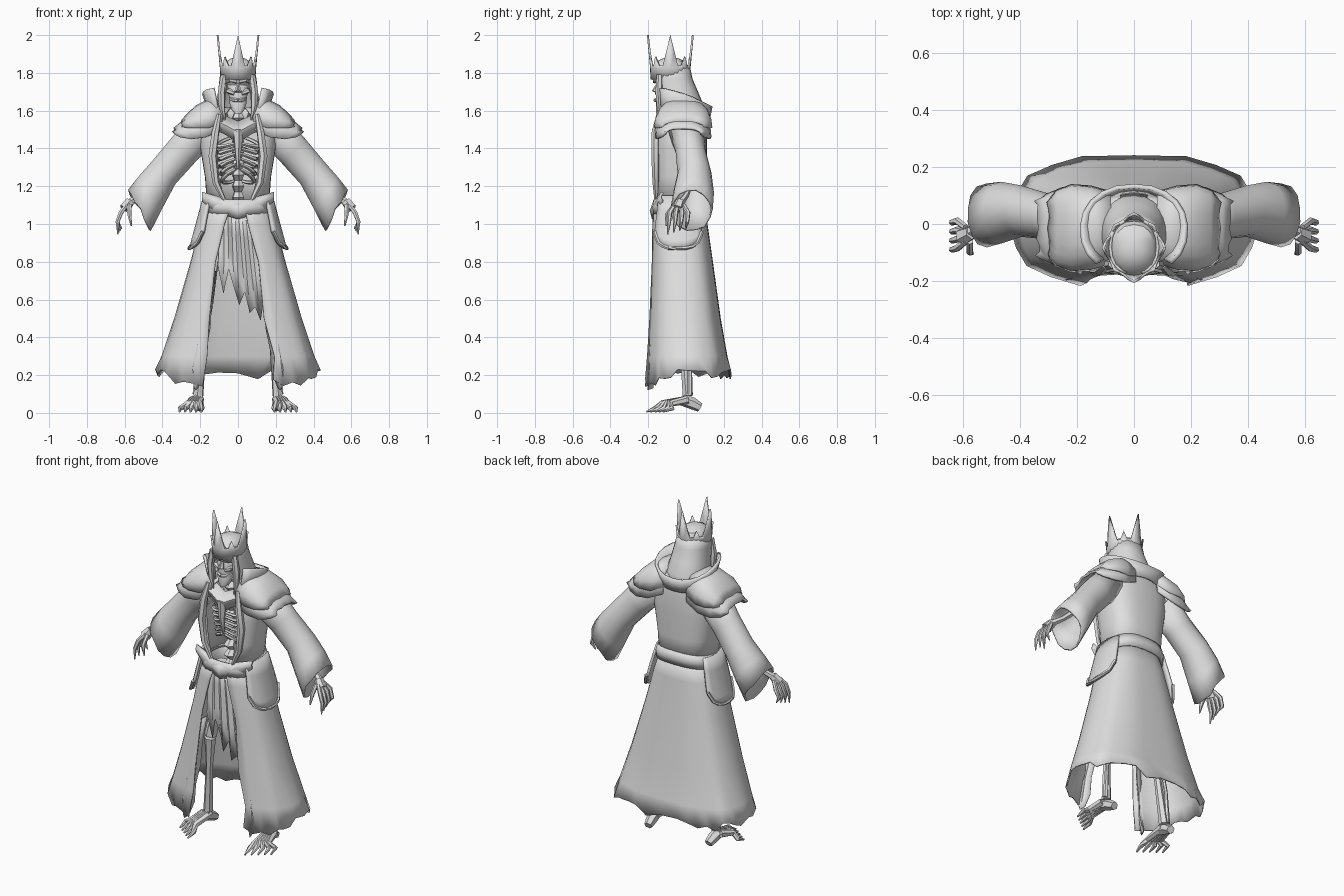
import bpy, bmesh, math, random
from mathutils import Vector

if "Cube" in bpy.data.objects:
    bpy.data.objects.remove(bpy.data.objects["Cube"])

random.seed(4)
grey = bpy.data.materials.new("pale_grey")
grey.diffuse_color = (0.74, 0.74, 0.74, 1)
grey.use_nodes = True
grey.node_tree.nodes["Principled BSDF"].inputs["Base Color"].default_value = grey.diffuse_color


def build(name, verts, faces, thick=0, mirror=False, angle=38):
    me = bpy.data.meshes.new(name)
    me.from_pydata([tuple(v) for v in verts], [], faces)
    bm = bmesh.new()
    bm.from_mesh(me)
    bmesh.ops.recalc_face_normals(bm, faces=bm.faces)
    bm.to_mesh(me)
    bm.free()
    me.shade_smooth()
    me.set_sharp_from_angle(angle=math.radians(angle))
    me.materials.append(grey)
    ob = bpy.data.objects.new(name, me)
    bpy.context.collection.objects.link(ob)
    if thick:
        m = ob.modifiers.new("thickness", 'SOLIDIFY')
        m.thickness, m.offset = thick, -1
    if mirror:
        ob.modifiers.new("mirror", 'MIRROR')
    return ob


def grid(name, rows, closed=False, cap=False, **kw):
    n = len(rows[0])
    faces = []
    for r in range(len(rows) - 1):
        for i in range(n if closed else n - 1):
            j = (i + 1) % n
            faces.append((r * n + i, r * n + j, (r + 1) * n + j, (r + 1) * n + i))
    if cap:
        faces += [tuple(range(n)), tuple((len(rows) - 1) * n + i for i in range(n))]
    return build(name, [v for r in rows for v in r], faces, **kw)


def tubes(name, parts, sides=6, **kw):
    verts, faces = [], []
    for pts, radii in parts:
        pts = [Vector(p) for p in pts]
        base = len(verts)
        for k, p in enumerate(pts):
            d = pts[min(k + 1, len(pts) - 1)] - pts[max(k - 1, 0)]
            u = d.cross(Vector((0.31, 0.9, 0.17))).normalized()
            w = d.cross(u).normalized()
            for s in range(sides):
                a = 2 * math.pi * s / sides
                verts.append(p + radii[k] * (u * math.cos(a) + w * math.sin(a)))
        for k in range(len(pts) - 1):
            for s in range(sides):
                t = (s + 1) % sides
                a = base + k * sides
                faces.append((a + s, a + t, a + sides + t, a + sides + s))
        faces.append(tuple(base + s for s in range(sides)))
        faces.append(tuple(base + (len(pts) - 1) * sides + s for s in range(sides)))
    return build(name, verts, faces, **kw)


def spow(v, p):
    return math.copysign(abs(v) ** p, v)


def around(z, hx, cy, hy, a, p=0.75):
    # point on a rounded outline, angle 0 faces the front
    return Vector((hx * spow(math.sin(a), p), cy - hy * spow(math.cos(a), p), z))


def shell(rows, n, p=0.75):
    # rows: height, half width, y centre, half depth, half width of front opening
    out = []
    for z, hx, cy, hy, ox in rows:
        a0 = math.asin(min(1, ox / hx) ** (1 / p))
        out.append([around(z, hx, cy, hy, a0 + (2 * math.pi - 2 * a0) * i / n, p)
                    for i in range(n + 1)])
    return out


# long open robe with folds and a torn hem
robe = shell([(1.12, .16, -.035, .135, .03), (1.0, .20, -.033, .147, .06), (.8, .25, -.022, .165, .11),
              (.5, .335, -.008, .193, .15), (.3, .40, .004, .217, .175), (.2, .432, .01, .233, .185)], 36)
for r, row in enumerate(robe):
    for i, v in enumerate(row):
        k = 1 + (.016 if i % 4 == 0 else -.008) * r / 5
        v.x *= k
        v.y *= k
        if r == 5:
            v.z += random.uniform(-.025, .035)
            v.z -= .045 if v.y < -.15 else 0
        elif r and i in (0, 36):
            v.x += random.uniform(-.015, .02)
grid("robe_skirt", robe, thick=.008)

# torn strips hanging inside the front opening
rag = []
for z, x0, x1, y in ((.75, .115, .15, -.165), (.58, .14, .18, -.175), (.45, .145, .2, -.185),
                     (.33, .17, .22, -.195), (.22, .175, .24, -.2), (.13, .21, .235, -.205)):
    rag.append([(x0, y + .03, z), ((x0 + x1) / 2, y, z - .01), (x1, y + .004, z + .01)])
grid("front_rag", rag, thick=.006, mirror=True)

# tattered front cloth
tips = [.78, .63, .76, .66, .57, .64, .53, .56, .49, .66, .8]
cloth = []
for f in (0, .3, .65, 1):
    cloth.append([Vector((-.09 + .018 * i + f * (.01 * i - .015), -.155 + (.015 if i % 2 else 0),
                          1.09 + (tips[i] - 1.09) * f)) for i in range(11)])
grid("front_cloth", cloth, thick=.006)

# jacket with open chest
jacket = shell([(1.1, .165, -.03, .135, .07), (1.25, .175, -.03, .14, .105), (1.4, .2, -.03, .14, .115),
                (1.5, .205, -.025, .135, .11), (1.57, .17, -.02, .12, .08), (1.62, .10, 0, .09, .04)], 24)
grid("jacket", jacket, thick=.012)
tubes("lapel", [([(.07, -.157, 1.12), (.118, -.16, 1.22), (.135, -.162, 1.36), (.12, -.162, 1.48), (.1, -.145, 1.58)],
                 [.01, .018, .022, .021, .012])], mirror=True)

# rib cage, sternum and spine
ribs = []
for i in range(6):
    z, w = 1.45 - .037 * i, .115 - .006 * i
    pts = [(w * math.sin(a), -.05 - .095 * math.cos(a), z - .035 * math.sin(a) + .03 * math.cos(a) * (i - 2) / 3)
           for a in [.12 + .48 * k for k in range(7)]]
    ribs.append((pts, [.008, .011, .012, .012, .011, .01, .008]))
tubes("ribs", ribs, sides=5, mirror=True)
tubes("sternum_and_spine", [([(0, -.15, 1.5), (0, -.155, 1.4), (0, -.14, 1.29)], [.03, .02, .006]),
      ([(0, -.06 - .02 * (k % 2), 1.05 + .03 * k) for k in range(20)], [.022 + .012 * (k % 2) for k in range(20)])])

# pointed chest cloth under the neck
gorget = [[(x, -.172 + abs(x) * .25 + dy, zt + (zb - zt) * f) for x, zt, zb in
           ((-.15, 1.6, 1.5), (-.08, 1.58, 1.48), (0, 1.545, 1.43), (.08, 1.58, 1.48), (.15, 1.6, 1.5))]
          for f, dy in ((0, .045), (.5, -.005), (1, .01))]
grid("chest_cloth", gorget, thick=.014)


# layered shoulder mantle
def mantle(name, rows, jag):
    out = []
    for r, (x, zt, zb, hy) in enumerate(rows):
        row = []
        for k in range(11):
            t = (k - 5) / 5 * math.pi / 2
            e = random.uniform(-jag, jag) if r == len(rows) - 1 else 0
            row.append(Vector((x + e, -.015 + hy * spow(math.sin(t), .85),
                               zb + (zt - zb) * math.cos(t) ** .8)))
        out.append(row)
    grid(name, out, thick=.012, mirror=True)


mantle("mantle_lower", [(.08, 1.62, 1.5, .13), (.17, 1.62, 1.46, .15), (.25, 1.58, 1.45, .145),
                        (.31, 1.535, 1.46, .12), (.34, 1.51, 1.475, .1)], .01)
mantle("mantle_upper", [(.08, 1.66, 1.54, .13), (.15, 1.665, 1.51, .15), (.22, 1.63, 1.51, .155),
                        (.27, 1.585, 1.51, .135), (.30, 1.545, 1.515, .11)], .008)

# raised collar, highest at the sides
collar = []
for f in (0, .5, 1):
    row = []
    for i in range(17):
        a = .75 + (2 * math.pi - 1.5) * i / 16
        back = (1 - math.cos(a)) / 2
        row.append(around(1.55 + f * (.175 - .1 * back ** 1.7), .125 + .05 * f, -.02, .13 + .015 * f, a, .9))
    collar.append(row)
grid("collar", collar, thick=.016)

# wide sleeves: centre, half height vector in x-z, half depth
sleeve = []
for cx, cy, cz, vx, vz, ry in ((.18, 0, 1.51, .05, .09, .1), (.295, .025, 1.385, .065, .065, .08),
                               (.395, .045, 1.27, .065, .06, .09), (.465, .04, 1.165, .066, .085, .108),
                               (.52, .03, 1.075, .066, .105, .112)):
    sleeve.append([Vector((cx + vx * math.sin(a), cy + ry * math.cos(a), cz + vz * math.sin(a)))
                   for a in [2 * math.pi * s / 14 for s in range(14)]])
for v in sleeve[-1]:
    v += Vector((.55, 0, -.8)) * random.uniform(-.01, .012)
grid("sleeve", sleeve, closed=True, thick=.01, mirror=True)

# bony forearm and hand
hand = [([(.4, .03, 1.26), (.52, 0, 1.15), (.58, -.03, 1.11)], [.022, .016, .02]),
        ([(.57, -.03, 1.12), (.6, -.045, 1.08)], [.025, .032]),
        ([(.575, -.06, 1.1), (.575, -.1, 1.05), (.565, -.105, .99)], [.013, .012, .004])]
for i in range(4):
    y = -.085 + .032 * i
    hand.append(([(.59, -.035 + (y + .035) * .5, 1.1), (.62, y, 1.06), (.638, y - .005, 1.01),
                  (.636 - .007 * i, y - .012, .945 + .01 * i)], [.012, .013, .011, .003]))
tubes("hand", hand, mirror=True)

# belt, winged tips and drooping buckle plate
belt = [[around(z - .02 * math.cos(a), hx, -.03, hy, a) for a in [2 * math.pi * i / 24 for i in range(24)]]
        for z, hx, hy in ((1.07, .182, .146), (1.11, .184, .151), (1.15, .172, .143))]
grid("belt", belt, closed=True, thick=.013)
plate = [[(x, y + abs(x) * .25, z) for x, z in ((-.19, a), (-.12, b), (0, c), (.12, b), (.19, a))]
         for y, a, b, c in ((-.178, 1.17, 1.15, 1.11), (-.192, 1.145, 1.115, 1.07), (-.18, 1.12, 1.06, 1.025))]
grid("belt_plate", plate, thick=.014)

# rounded hip flaps with a rolled rim
flap = []
for f in (0, .3, .6, .85, 1):
    row = []
    for i in range(9):
        t = (i - 4) / 4
        drop = .19 + .09 * math.sqrt(max(0, 1 - t * t))
        a = 1.5 + t * (.62 + .15 * f)
        row.append(around(1.15 - drop * f, .185 + .075 * f, -.033, .16 + .01 * f, a, .8))
    flap.append(row)
grid("hip_flap", flap, thick=.016, mirror=True)
tubes("hip_flap_rim", [([tuple(v) for v in flap[-1]], [.01] * 9)], sides=5, mirror=True)

# leg bones
tubes("leg_bones", [([(.09, -.02, 1.05), (.12, -.02, .85), (.165, -.03, .58)], [.04, .025, .036]),
                    ([(.165, -.035, .57), (.185, -.015, .38), (.21, .01, .09)], [.034, .02, .028]),
                    ([(.185, 0, .52), (.215, .02, .3), (.225, .02, .1)], [.012, .01, .016])], mirror=True)

# feet with separate toes
toes = [([(.215, -.02, .07), (.21, .035, .05), (.205, .075, .028)], [.032, .032, .024])]
for i in range(5):
    x, y = .19 + .029 * i, -.21 + .022 * i
    toes.append(([(.2 + .01 * i, .01, .07), ((x + .22) / 2, (y - .04) / 2, .05), (x, y + .05, .025), (x + .004, y, .006)],
                 [.022, .018, .014, .005]))
tubes("foot", toes, mirror=True)

# head cloth falling to the shoulders
hood = shell([(1.84, .088, -.08, .1, .03), (1.77, .098, -.073, .107, .068), (1.7, .106, -.05, .114, .07),
              (1.63, .118, -.027, .12, .078), (1.56, .122, -.01, .118, .085)], 18, .9)
grid("head_cloth", hood, thick=.01)

# skull with sunken face
skull = [[around(z, hx, cy, hy, 2 * math.pi * i / 14, .85) for i in range(14)] for z, hx, cy, hy in
         ((1.585, .018, -.14, .018), (1.605, .035, -.13, .03), (1.64, .046, -.12, .04), (1.67, .045, -.11, .045),
          (1.7, .06, -.1, .06), (1.735, .056, -.09, .06), (1.77, .075, -.085, .085), (1.82, .086, -.082, .1),
          (1.86, .068, -.08, .078), (1.88, .03, -.08, .035))]
grid("skull", skull, closed=True, cap=True)
tubes("brow_cheek_and_teeth", [([(.006, -.165, 1.755), (.04, -.165, 1.765), (.07, -.13, 1.75)], [.012, .014, .01]),
                               ([(.02, -.155, 1.69), (.05, -.145, 1.705), (.072, -.1, 1.71)], [.01, .015, .01]),
                               ([(0, -.15, 1.74), (.006, -.168, 1.7)], [.008, .014]),
                               ([(0, -.163, 1.655), (.025, -.155, 1.657), (.042, -.12, 1.665)], [.01, .01, .008])],
      mirror=True)
tubes("hair_lock", [([(.075, -.14, 1.79), (.088, -.142, 1.7), (.085, -.138, 1.62), (.07, -.138, 1.55)],
                     [.016, .02, .017, .004])], mirror=True)

# spiked crown: tall blades and low points alternate
low, mid, top = [], [], []
for i in range(32):
    a = 2 * math.pi * i / 32
    h, g = {0: (2.0, .016), 1: (1.91, .008), 7: (1.91, .008), 4: (1.885, .006)}.get(i % 8, (1.835, 0))
    low.append(around(1.765, .092, -.083, .105, a, 1))
    mid.append(around(1.825, .096, -.083, .107, a, 1))
    top.append(around(h, .097 + g, -.083, .108 + g, a, 1))
grid("crown", [low, mid, top], closed=True, thick=.01)
